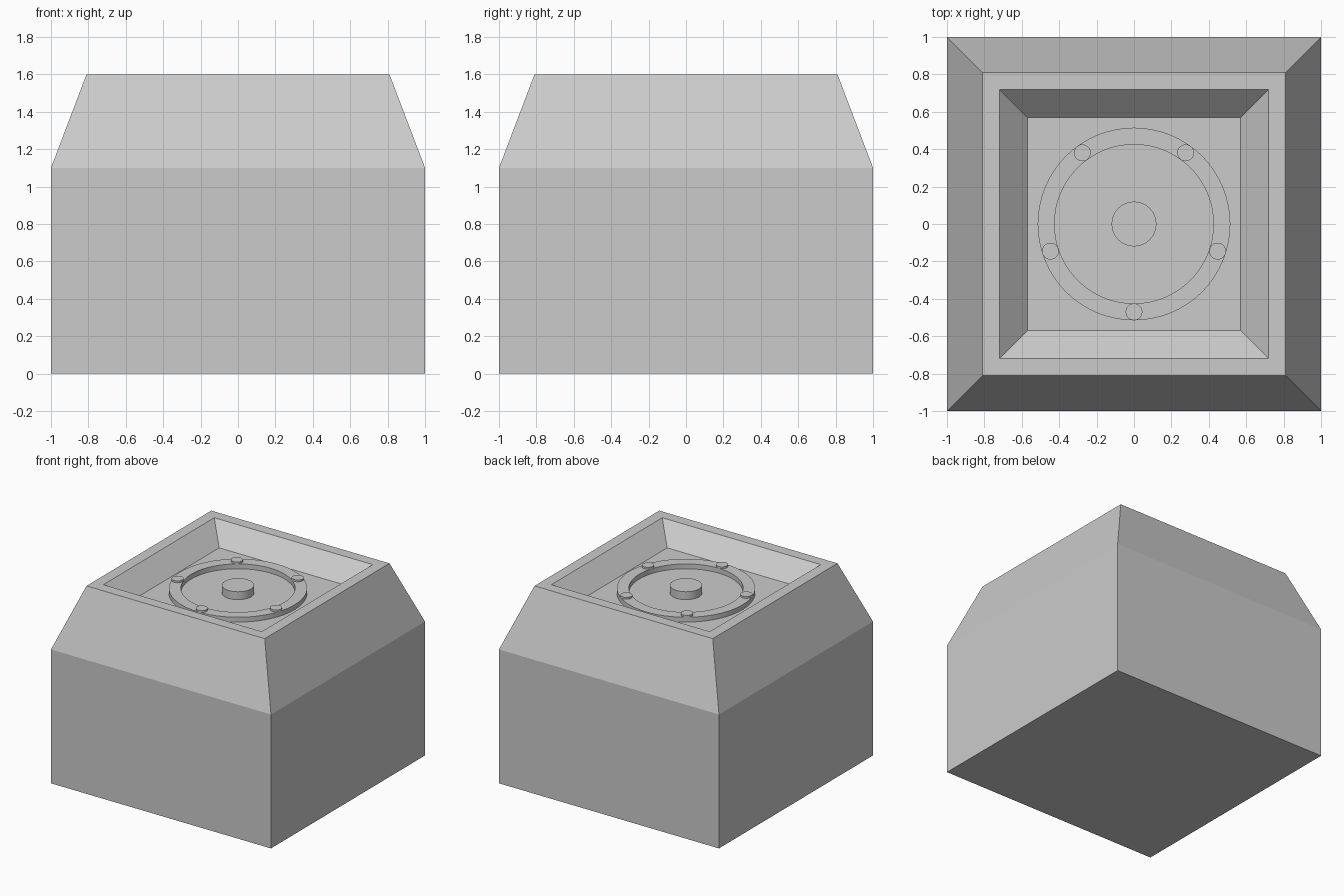
import bpy, bmesh, math

if "Cube" in bpy.data.objects:
    bpy.data.objects.remove(bpy.data.objects["Cube"])

FLOOR = 1.45


def finish(name, bm, loc=(0, 0, 0), smooth=False):
    bmesh.ops.recalc_face_normals(bm, faces=bm.faces)
    mesh = bpy.data.meshes.new(name)
    bm.to_mesh(mesh)
    bm.free()
    ob = bpy.data.objects.new(name, mesh)
    ob.location = loc
    bpy.context.collection.objects.link(ob)
    if smooth:
        bpy.ops.object.select_all(action='DESELECT')
        ob.select_set(True)
        bpy.context.view_layer.objects.active = ob
        bpy.ops.object.shade_smooth_by_angle(angle=math.radians(30))
    return ob


def loft(bm, profile, sides, start, closed):
    """Sweep (radius, z) points around the z axis."""
    rings = []
    for r, z in profile:
        angles = [start + 2 * math.pi * i / sides for i in range(sides)]
        rings.append([bm.verts.new((r * math.cos(a), r * math.sin(a), z)) for a in angles])
    pairs = list(zip(rings, rings[1:]))
    if closed:
        pairs.append((rings[-1], rings[0]))
    else:
        bm.faces.new(rings[0])
        bm.faces.new(rings[-1])
    for a, b in pairs:
        for i in range(sides):
            j = (i + 1) % sides
            bm.faces.new((a[i], a[j], b[j], b[i]))


def turned(name, profile, sides, loc=(0, 0, 0), closed=False):
    bm = bmesh.new()
    loft(bm, profile, sides, 0, closed)
    return finish(name, bm, loc, True)


# Square body with sloped shoulders, flat rim and sloped recess
bm = bmesh.new()
half_widths = [(1, 0), (1, 1.1), (0.81, 1.6), (0.72, 1.6), (0.57, FLOOR)]
loft(bm, [(w * math.sqrt(2), z) for w, z in half_widths], 4, math.pi / 4, False)
finish("body", bm)

# Raised ring and central hub on the recess floor
turned("ring", [(0.515, FLOOR), (0.515, 1.49), (0.425, 1.49), (0.425, FLOOR)], 64, closed=True)
turned("hub", [(0.12, FLOOR), (0.12, 1.515)], 32)

# Five studs spaced around the ring
for k in range(5):
    a = math.radians(-90 + 72 * k)
    turned(f"stud_{k + 1}", [(0.045, FLOOR), (0.045, 1.505)], 24,
           (0.47 * math.cos(a), 0.47 * math.sin(a), 0))
